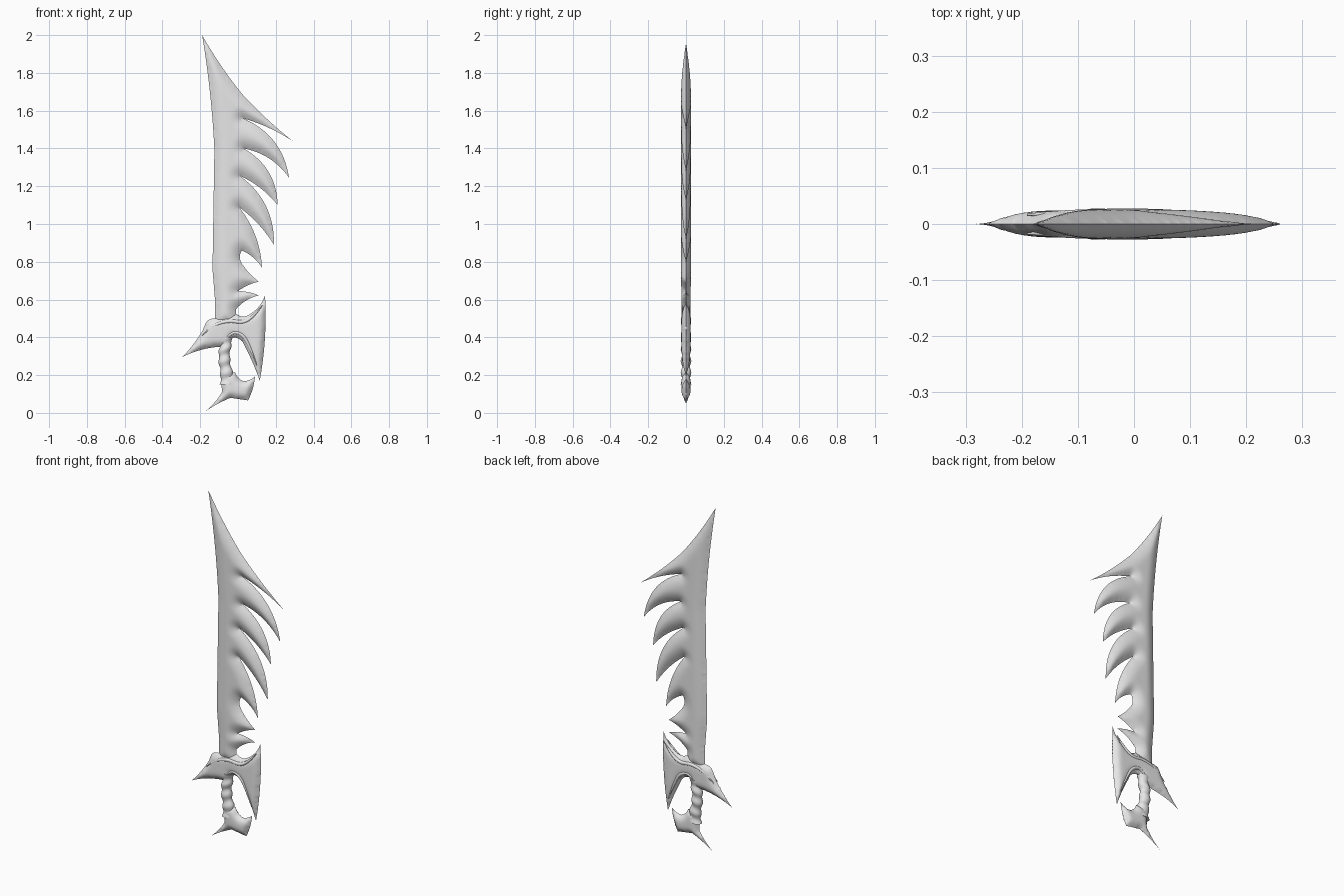
import bpy, bmesh, math
from mathutils import Vector, kdtree
from mathutils.geometry import delaunay_2d_cdt

cube = bpy.data.objects.get("Cube")
if cube:
    bpy.data.objects.remove(cube)

STEP = 0.009

steel = bpy.data.materials.new("plain_grey")
steel.use_nodes = True
grey = (0.8, 0.8, 0.8, 1)
steel.diffuse_color = grey
steel.node_tree.nodes["Principled BSDF"].inputs["Base Color"].default_value = grey


def link(name, data):
    obj = bpy.data.objects.new(name, data)
    bpy.context.scene.collection.objects.link(obj)
    data.materials.append(steel)
    return obj


def finish(name, bm, angle=60):
    mesh = bpy.data.meshes.new(name)
    bm.to_mesh(mesh)
    bm.free()
    mesh.shade_smooth()
    mesh.set_sharp_from_angle(angle=math.radians(angle))
    return link(name, mesh)


def trace(corners):
    """Closed outline; each corner is (x, z, outward bulge of the edge to the next)."""
    points = []
    for i, (x, z, bulge) in enumerate(corners):
        a = Vector((x, z))
        b = Vector(corners[(i + 1) % len(corners)][:2])
        run = b - a
        control = (a + b) / 2 + Vector((-run.y, run.x)) * bulge * 2
        count = max(2, round(run.length / (STEP * 0.7)))
        for k in range(count):
            t = k / count
            points.append(a * (1 - t) ** 2 + control * 2 * t * (1 - t) + b * t * t)
    return points


def is_inside(p, outline):
    inside = False
    a = outline[-1]
    for b in outline:
        if (a.y > p.y) != (b.y > p.y):
            if p.x < a.x + (p.y - a.y) * (b.x - a.x) / (b.y - a.y):
                inside = not inside
        a = b
    return inside


def pillow(name, corners, thick, edge_width, power=1.0):
    """Plate that swells from a thin rim to a given half thickness."""
    outline = trace(corners)
    n = len(outline)
    tree = kdtree.KDTree(n)
    for i, p in enumerate(outline):
        tree.insert((p.x, p.y, 0), i)
    tree.balance()

    def rim_distance(p):
        return tree.find((p.x, p.y, 0))[2]

    def height(p):
        d = min(rim_distance(p) / edge_width, 1)
        return thick * (1 - (1 - d) ** 2) ** power

    # staggered grid of inner points
    xs, zs = [p.x for p in outline], [p.y for p in outline]
    points = list(outline)
    rows = int((max(zs) - min(zs)) / STEP) + 1
    cols = int((max(xs) - min(xs)) / STEP) + 1
    for r in range(rows):
        for c in range(cols):
            p = Vector((min(xs) + (c + r % 2 / 2) * STEP, min(zs) + r * STEP))
            if rim_distance(p) > STEP / 2 and is_inside(p, outline):
                points.append(p)
    edges = [(i, (i + 1) % n) for i in range(n)]
    flat, _, tris, *_ = delaunay_2d_cdt(points, edges, [], 1, 1e-6)

    bm = bmesh.new()
    front, back = [], []

    def add(p):
        h = height(p)
        v = bm.verts.new((p.x, -h, p.y))
        front.append(v)
        back.append(v if h < 1e-5 else bm.verts.new((p.x, h, p.y)))
        return len(front) - 1

    for p in flat:
        add(p)
    for tri in tris:
        pieces = [tuple(tri)]
        if all(front[i] is back[i] for i in tri):
            # slivers at the tips get a raised centre
            a, b, c = tri
            m = add((flat[a] + flat[b] + flat[c]) / 3)
            pieces = [(a, b, m), (b, c, m), (c, a, m)]
        for f in pieces:
            if any(front[i] is not back[i] for i in f):
                bm.faces.new([front[i] for i in f])
                bm.faces.new([back[i] for i in reversed(f)])
    bmesh.ops.delete(bm, geom=[v for v in bm.verts if not v.link_faces], context='VERTS')
    # soften the crests without moving the outline
    crest = [v for v in bm.verts if abs(v.co.y) > 1e-5]
    for _ in range(4):
        bmesh.ops.smooth_vert(bm, verts=crest, factor=0.5, use_axis_y=True)
    return finish(name, bm)


# blade: point, five hooked teeth, two small barbs, straight spine
pillow("blade", [
    (-.19, 2, -.02), (.02, 1.69, -.02),
    (.295, 1.435, -.04), (.025, 1.56, .14),
    (.27, 1.245, -.1), (.03, 1.4, .14),
    (.21, 1.1, -.06), (.01, 1.255, .13),
    (.19, .89, -.05), (.005, 1.09, .08),
    (.127, .768, -.08), (.02, .86, -.15),
    (.02, .79, -.04),
    (.11, .695, -.05), (0, .645, .05),
    (.11, .622, -.08), (-.01, .55, 0),
    (-.01, .47, 0), (-.12, .47, 0),
    (-.122, .6, 0), (-.135, .76, 0), (-.125, 1.39, -.015),
], 0.026, 0.07)

# guard: left spike, upper horn and long knuckle spike
pillow("guard", [
    (-.125, .5, 0), (-.01, .525, -.15), (.05, .515, -.1),
    (.143, .622, .03), (.115, .17, -.02),
    (.037, .35, -.18), (-.03, .4, 0), (-.045, .35, 0),
    (-.1, .35, -.05), (-.295, .295, -.03),
    (-.185, .44, .03), (-.165, .485, .1),
], 0.024, 0.045, 0.6)

# pommel: hooked foot with a rear spike
pillow("pommel", [
    (-.09, .21, 0), (-.015, .215, -.12), (.03, .167, -.08),
    (.09, .193, .05), (.053, .066, 0),
    (-.04, .08, -.03), (-.183, 0, -.05), (-.085, .11, 0),
], 0.024, 0.04, 0.6)

# grip: round handle with slanted swellings
bm = bmesh.new()
SIDES, RINGS = 20, 40
rings = []
for r in range(RINGS + 1):
    t = r / RINGS
    ring = []
    for s in range(SIDES):
        a = math.tau * s / SIDES
        slant = 0.5 * math.cos(a)
        swell = 0.5 + 0.5 * math.cos(t * math.tau * 4 - slant * 2)
        wide = 0.026 + 0.006 * swell + 0.01 * (1 - t) ** 4
        deep = 0.021 + 0.007 * swell
        x = -.065 + 0.008 * math.sin(t * math.pi * 2 + 1)
        ring.append(bm.verts.new((x + wide * math.cos(a), deep * math.sin(a), .15 + .25 * t)))
    rings.append(ring)
for low, high in zip(rings, rings[1:]):
    for s in range(SIDES):
        e = (s + 1) % SIDES
        bm.faces.new((low[s], low[e], high[e], high[s]))
bm.faces.new(list(reversed(rings[0])))
bm.faces.new(rings[-1])
finish("grip", bm)


# raised folds on both faces of the guard
def fold(name, path, radius):
    curve = bpy.data.curves.new(name, 'CURVE')
    curve.dimensions = '3D'
    curve.bevel_depth = radius
    curve.bevel_resolution = 3
    curve.use_fill_caps = True
    for side in (-1, 1):
        spline = curve.splines.new('NURBS')
        spline.points.add(len(path) - 1)
        spline.use_endpoint_u = True
        spline.order_u = 3
        for i, (point, (x, z)) in enumerate(zip(spline.points, path)):
            point.co = (x, side * 0.017, z, 1)
            point.radius = 0.15 + 0.85 * math.sin(math.pi * i / (len(path) - 1))
    return link(name, curve)


fold("upper_fold", [(-.19, .41), (-.14, .46), (-.05, .49), (.03, .475), (.09, .52), (.13, .57)], 0.011)
fold("inner_fold", [(-.08, .37), (-.04, .43), (.02, .42), (.06, .36), (.1, .25)], 0.01)
